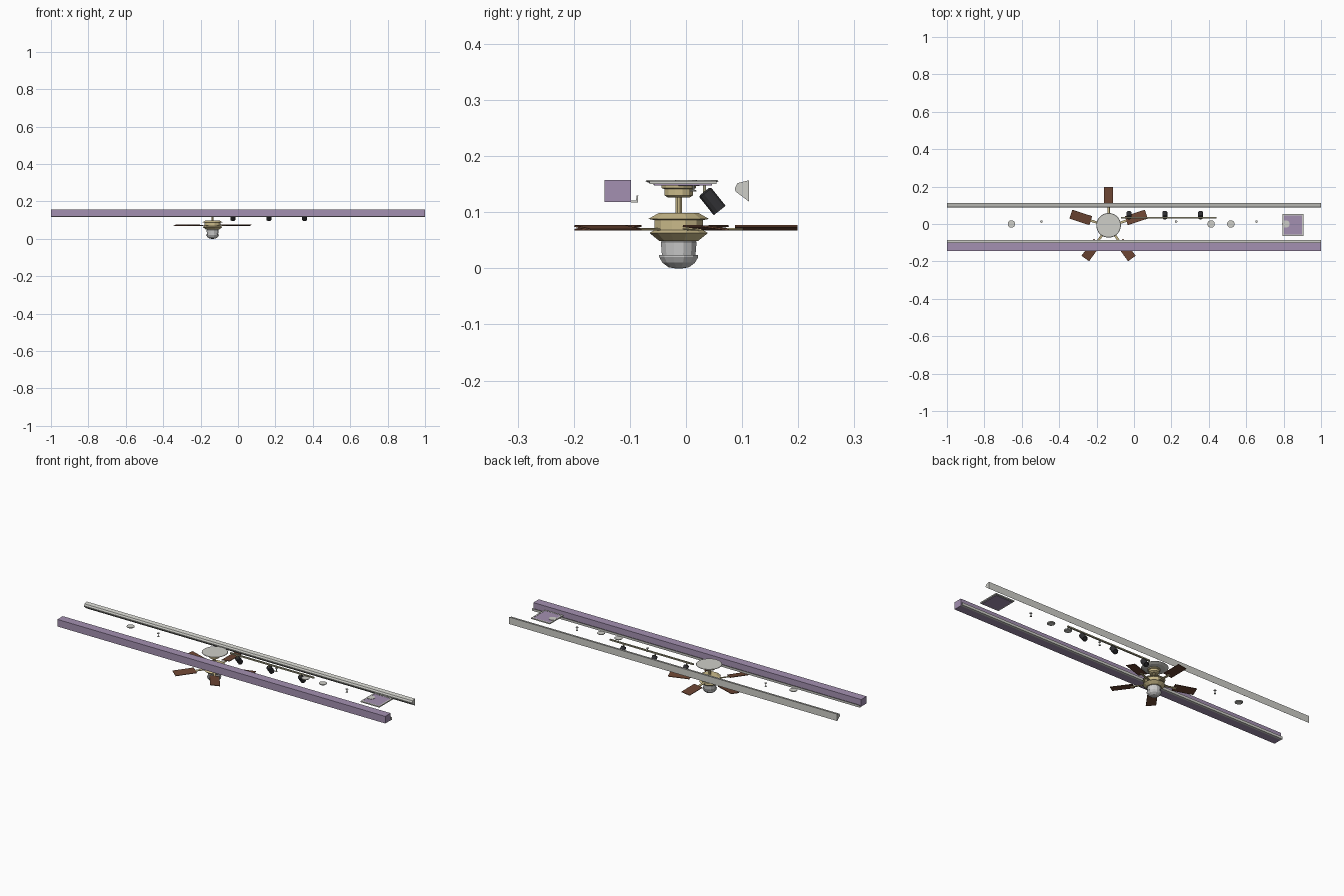
import bpy, bmesh, math
from mathutils import Vector, Matrix

if "Cube" in bpy.data.objects:
    bpy.data.objects.remove(bpy.data.objects["Cube"])


def mat(name, c):
    m = bpy.data.materials.new(name)
    m.diffuse_color = (*c, 1)
    m.use_nodes = True
    m.node_tree.nodes["Principled BSDF"].inputs["Base Color"].default_value = m.diffuse_color
    return m


PURPLE = mat("purple_paint", (0.37, 0.28, 0.44))
GREY = mat("light_grey", (0.62, 0.62, 0.58))
GLASS = mat("frosted_glass", (0.60, 0.60, 0.60))
TAN = mat("tan_brass", (0.60, 0.50, 0.26))
BROWN = mat("brown_wood", (0.15, 0.06, 0.033))
BLACK = mat("black_metal", (0.03, 0.03, 0.034))
OLIVE = mat("olive_rail", (0.36, 0.34, 0.22))


def finish(name, bm, m, smooth=False):
    bmesh.ops.recalc_face_normals(bm, faces=bm.faces[:])
    me = bpy.data.meshes.new(name)
    bm.to_mesh(me)
    bm.free()
    me.materials.append(m)
    ob = bpy.data.objects.new(name, me)
    bpy.context.collection.objects.link(ob)
    return ob


def box(name, lo, hi, m, matrix=Matrix()):
    bm = bmesh.new()
    bmesh.ops.create_cube(bm, size=1)
    lo, hi = Vector(lo), Vector(hi)
    for v in bm.verts:
        v.co = matrix @ (Vector(a * b for a, b in zip(v.co, hi - lo)) + (lo + hi) / 2)
    return finish(name, bm, m)


def lathe(name, profile, m, origin=(0, 0, 0), sides=12, matrix=Matrix()):
    """Closed solid from (radius, z) points listed top to bottom."""
    bm = bmesh.new()
    rings = []
    for r, z in profile:
        rings.append([bm.verts.new(Vector(origin) + matrix @ Vector(
            (r * math.cos(a), r * math.sin(a), z)))
            for a in (2 * math.pi * (i + 0.5) / sides for i in range(sides))])
    for a, b in zip(rings, rings[1:]):
        for i in range(sides):
            j = (i + 1) % sides
            bm.faces.new((a[i], a[j], b[j], b[i]))
    bm.faces.new(rings[0])
    bm.faces.new(rings[-1])
    return finish(name, bm, m)


def extrude_x(name, pts, x0, x1, m):
    """Extrude a (y, z) cross-section along x."""
    bm = bmesh.new()
    f = bm.faces.new([bm.verts.new((x0, y, z)) for y, z in pts])
    g = bmesh.ops.extrude_face_region(bm, geom=[f])["geom"]
    for v in g:
        if isinstance(v, bmesh.types.BMVert):
            v.co.x = x1
    return finish(name, bm, m)


# Soffit beam with its small ledge, and the crown moulding opposite
box("soffit_beam", (-1, -0.145, 0.118), (1, -0.098, 0.157), PURPLE)
extrude_x("soffit_ledge", [(-0.098, 0.117), (-0.086, 0.117), (-0.085, 0.130),
                           (-0.088, 0.130), (-0.089, 0.121), (-0.098, 0.121)], -1, 1, GREY)
extrude_x("crown_moulding", [(0.112, 0.157), (0.092, 0.152), (0.087, 0.143),
                             (0.088, 0.137), (0.112, 0.119)], -1, 1, GREY)

# Ceiling fan body
FX, FY = -0.136, -0.013
C = (FX, FY, 0)
lathe("ceiling_medallion", [(0.064, 0.157), (0.066, 0.155), (0.05, 0.149), (0.03, 0.147)],
      GREY, (FX, FY + 0.006, 0), 24)
lathe("fan_canopy", [(0.032, 0.149), (0.032, 0.143), (0.026, 0.141), (0.026, 0.130),
                     (0.02, 0.126)], TAN, C, 12)
lathe("fan_downrod", [(0.006, 0.13), (0.006, 0.09)], TAN, C, 8)
lathe("fan_motor", [(0.036, 0.099), (0.056, 0.088), (0.045, 0.086), (0.045, 0.068),
                    (0.054, 0.063), (0.036, 0.049)], TAN, C, 12)
lathe("light_fitter", [(0.030, 0.050), (0.033, 0.047), (0.031, 0.024)], GLASS, C, 12)
lathe("light_bowl", [(0.036, 0.024), (0.036, 0.020), (0.030, 0.010), (0.019, 0.002),
                     (0.007, 0.0)], GLASS, C, 12)

# Five pitched blades with brackets
for k in range(5):
    M = (Matrix.Translation((FX, FY, 0.072)) @ Matrix.Rotation(math.radians(72 * k + 90), 4, 'Z')
         @ Matrix.Rotation(math.radians(-8), 4, 'X'))
    box(f"fan_blade_{k}", (0.10, -0.025, -0.0015), (0.212, 0.025, 0.0015), BROWN, M)
    box(f"blade_bracket_{k}", (0.035, -0.006, -0.004), (0.115, 0.006, -0.001), TAN, M)

# Track light rail with three tilted heads
RY = 0.033
box("track_rail", (-0.07, RY - 0.004, 0.149), (0.442, RY + 0.004, 0.156), OLIVE)
top, end = Vector((0, RY, 0.137)), Vector((0, 0.060, 0.103))
axis = (end - top).normalized()
tilt = Vector((0, 0, -1)).rotation_difference(axis).to_matrix().to_4x4()
L = (end - top).length
for k, x in enumerate((-0.027, 0.165, 0.356)):
    box(f"track_arm_{k}", (x - 0.003, RY - 0.003, 0.128), (x + 0.003, RY + 0.003, 0.150), OLIVE)
    lathe(f"track_head_{k}", [(0.011, 0), (0.014, -0.003), (0.014, -L), (0.011, -L),
                              (0.010, -L + 0.006)], BLACK, (x, top.y, top.z), 12, tilt)

# Recessed lights
for k, x in enumerate((-0.655, 0.412, 0.518, 0.812)):
    lathe(f"recessed_light_{k}", [(0.020, 0.157), (0.020, 0.154), (0.016, 0.151)],
          GREY, (x, 0, 0), 16)

# Sprinklers: plate, stem and deflector
for k, x in enumerate((-0.495, 0.225, 0.655)):
    lathe(f"sprinkler_{k}", [(0.007, 0.156), (0.007, 0.154), (0.002, 0.153), (0.002, 0.140),
                             (0.006, 0.139), (0.006, 0.137)], GREY, (x, 0.013, 0), 8)

# Air vent: grey frame bars around a purple panel
X0, X1, Y0, Y1, B = 0.793, 0.907, -0.065, 0.054, 0.008
box("vent_panel", (X0 + B, Y0 + B, 0.148), (X1 - B, Y1 - B, 0.155), PURPLE)
for n, lo, hi in (("left", (X0, Y0), (X0 + B, Y1)), ("right", (X1 - B, Y0), (X1, Y1)),
                  ("front", (X0 + B, Y0), (X1 - B, Y0 + B)),
                  ("back", (X0 + B, Y1 - B), (X1 - B, Y1))):
    box(f"vent_frame_{n}", (*lo, 0.150), (*hi, 0.156), GREY)
